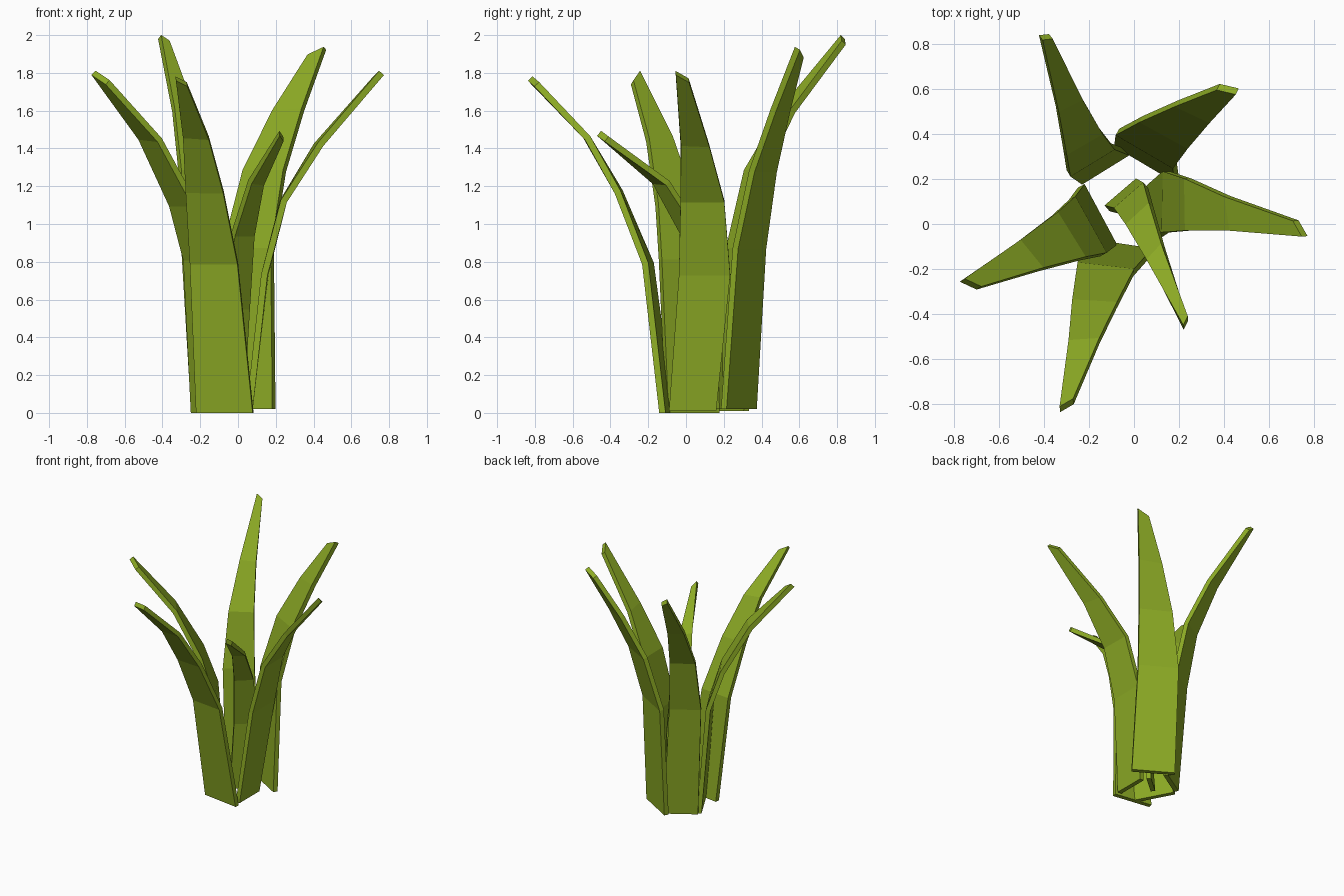
import bpy, bmesh
from mathutils import Vector

if "Cube" in bpy.data.objects:
    bpy.data.objects.remove(bpy.data.objects["Cube"])

green = bpy.data.materials.new("leaf_green")
green.diffuse_color = (0.26, 0.40, 0.018, 1)
green.use_nodes = True
green.node_tree.nodes["Principled BSDF"].inputs["Base Color"].default_value = green.diffuse_color

THICK = 0.034
SPREAD = (0, 0.08, 0.30, 0.62, 1)   # how far each ring has narrowed to the tip
SLIM = (0, 0.20, 0.42, 0.68, 1)     # same for the slimmer blades
SWAY = (0, 1, 0.95, 0.6, 0)         # share of the sideways sway per ring


def leaf(name, base_l, base_r, tip_l, tip_r, heights, tip_z, bend, sway, spread=SPREAD):
    """Tapered, outward bending blade: five rectangular rings, capped."""
    bl, br, tl, tr = (Vector((*p, 0)) for p in (base_l, base_r, tip_l, tip_r))
    base, tip = (bl + br) / 2, (tl + tr) / 2
    zs = list(heights) + [sum(tip_z) / 2]
    centres, sides = [], []
    for z, b, k, w in zip(zs, (0, *bend, 1), spread, SWAY):
        c = base.lerp(tip, b) + Vector((*sway, 0)) * w
        c.z = z
        centres.append(c)
        s = (br - bl).lerp(tr - tl, k) / 2
        s.z = k ** 3 * (tip_z[1] - tip_z[0]) / 2
        sides.append(s)
    bm = bmesh.new()
    rings = []
    for i, (c, s) in enumerate(zip(centres, sides)):
        along = centres[min(i + 1, 4)] - centres[max(i - 1, 0)]
        n = s.cross(along if i else Vector((0, 0, 1))).normalized() * THICK / 2
        rings.append([bm.verts.new(p) for p in (c - s - n, c + s - n, c + s + n, c - s + n)])
    for a, b in zip(rings, rings[1:]):
        for j in range(4):
            k = (j + 1) % 4
            bm.faces.new((a[j], a[k], b[k], b[j]))
    bm.faces.new(rings[0][::-1])
    bm.faces.new(rings[-1])
    bmesh.ops.recalc_face_normals(bm, faces=bm.faces)
    me = bpy.data.meshes.new(name)
    bm.to_mesh(me)
    bm.free()
    me.materials.append(green)
    bpy.context.collection.objects.link(bpy.data.objects.new(name, me))


# Six leaves around the clump
leaf("leaf_back_left", (-.24, .19), (-.03, .32), (-.415, .83), (-.37, .835),
     (0.01, .87, 1.28, 1.6), (1.99, 1.96), (.07, .21, .50), (-.04, -.01))
leaf("leaf_back_right", (-.08, .36), (.19, .20), (.375, .61), (.46, .59),
     (0.02, .87, 1.28, 1.6), (1.89, 1.93), (.08, .31, .63), (-.03, .03))
leaf("leaf_right", (.06, -.09), (.06, .16), (.76, -.055), (.72, .015),
     (0.01, .73, 1.12, 1.42), (1.80, 1.76), (.12, .265, .54), (0, .07), (0, -.12, .1, .55, 1))
leaf("leaf_front_small", (-.12, .07), (.02, .19), (.22, -.46), (.24, -.42),
     (0.02, .55, .94, 1.22), (1.48, 1.45), (.06, .20, .48), (.02, .02))
leaf("leaf_front", (-.22, -.08), (.08, -.125), (-.33, -.825), (-.27, -.79),
     (0, .79, 1.17, 1.46), (1.77, 1.74), (.14, .36, .60), (-.025, 0), SLIM)
leaf("leaf_left", (-.235, .17), (-.09, -.10), (-.765, -.25), (-.69, -.285),
     (0, .81, 1.10, 1.45), (1.80, 1.75), (.05, .20, .52), (-.015, -.03))
